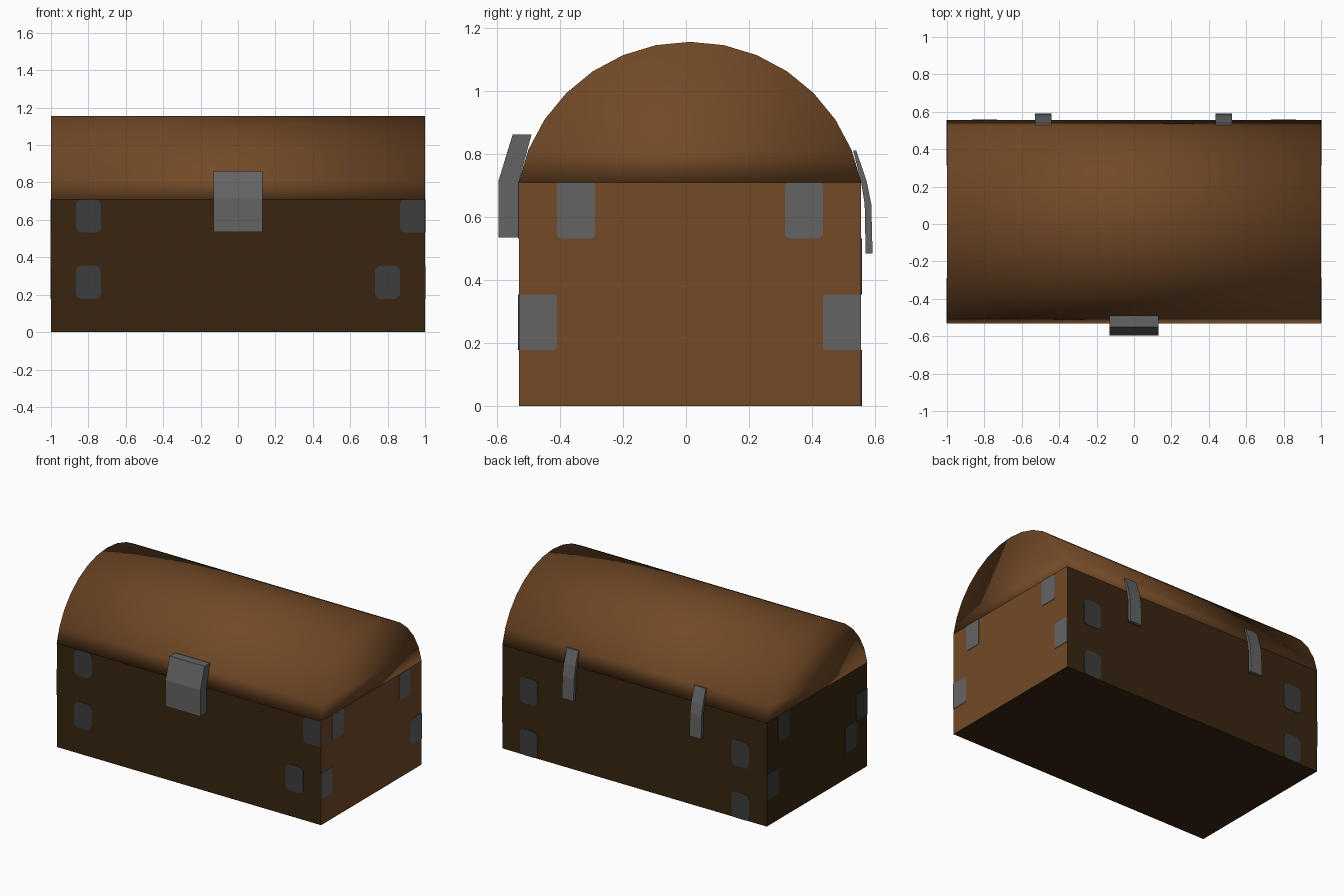
import bpy, bmesh, math
from mathutils import Vector

if "Cube" in bpy.data.objects:
    bpy.data.objects.remove(bpy.data.objects["Cube"])


def material(name, rgb):
    m = bpy.data.materials.new(name)
    m.diffuse_color = (*rgb, 1)
    m.use_nodes = True
    m.node_tree.nodes["Principled BSDF"].inputs["Base Color"].default_value = m.diffuse_color
    return m


WOOD = material("wood", (0.168, 0.067, 0.020))
DARK_WOOD = material("dark wood", (0.041, 0.0185, 0.0052))
METAL = material("metal", (0.127, 0.127, 0.127))
DARK_METAL = material("dark metal", (0.047, 0.047, 0.047))

X, Y0, Y1, TOP = 1.0, -0.53, 0.555, 0.71   # chest body limits


def prism(name, outline, sweep, *mats):
    """Extrude a closed 3D outline along a vector."""
    bm = bmesh.new()
    face = bm.faces.new([bm.verts.new(p) for p in outline])
    ext = bmesh.ops.extrude_face_region(bm, geom=[face], use_keep_orig=True)
    verts = [g for g in ext["geom"] if isinstance(g, bmesh.types.BMVert)]
    bmesh.ops.translate(bm, verts=verts, vec=sweep)
    bmesh.ops.recalc_face_normals(bm, faces=bm.faces)
    me = bpy.data.meshes.new(name)
    bm.to_mesh(me)
    bm.free()
    for m in mats:
        me.materials.append(m)
    ob = bpy.data.objects.new(name, me)
    bpy.context.collection.objects.link(ob)
    return ob


def yz_prism(name, profile, x0, x1, *mats):
    return prism(name, [(x0, y, z) for y, z in profile], (x1 - x0, 0, 0), *mats)


# Body: the right end is light wood, the other sides dark wood
body = yz_prism("body", [(Y0, 0), (Y1, 0), (Y1, TOP), (Y0, TOP)], -X, X,
                DARK_WOOD, WOOD)
for p in body.data.polygons:
    p.material_index = int(p.normal.x > 0.9)

# Barrel lid: 14 steps of a 32-sided circle, smooth shaded all over
R, CY, CZ = 0.555, 0.0125, 0.601
arc = [math.radians(11.25 * i) for i in range(1, 16)]
lid = yz_prism("lid", [(CY + R * math.cos(a), CZ + R * math.sin(a)) for a in arc],
               -X, X, WOOD)
for p in lid.data.polygons:
    p.use_smooth = True

# Front latch
yz_prism("latch", [(-0.595, 0.535), (-0.595, 0.715), (-0.55, 0.862),
                   (-0.49, 0.862), (-0.53, 0.715), (-0.53, 0.535)],
         -0.132, 0.132, METAL)

# Back hinge straps, bent over the lid joint
strap = [(0.592, 0.485), (0.588, 0.64), (0.573, 0.715), (0.54, 0.812),
         (0.53, 0.812), (0.555, 0.715), (0.567, 0.64), (0.57, 0.485)]
for side, x in (("left", -0.485), ("right", 0.48)):
    yz_prism("hinge_" + side, strap, x - 0.044, x + 0.044, METAL)

# Corner plates sit on a grid of 15 x 9 x 4 cells over the body
COLS, ROWS = {"x": 15, "y": 9}, 4


def rounded_cell(axis, col, row, r):
    """Outline (u, z) of one cell; corners on the body's vertical edges stay square."""
    lo, hi = (-X, X) if axis == "x" else (Y0, Y1)
    n = COLS[axis]
    du, dz = (hi - lo) / n, TOP / ROWS
    u0, u1 = lo + col * du, lo + (col + 1) * du
    z0, z1 = row * dz, (row + 1) * dz
    pts = []
    for k, (u, z, su, sz) in enumerate([(u1, z1, 1, 1), (u0, z1, -1, 1),
                                        (u0, z0, -1, -1), (u1, z0, 1, -1)]):
        if (su < 0 and col == 0) or (su > 0 and col == n - 1):
            pts.append((u, z))
            continue
        for i in range(4):
            a = math.radians(90 * k + 30 * i)
            pts.append((u - su * r + r * math.cos(a), z - sz * r + r * math.sin(a)))
    return pts


T = 0.003  # plate thickness
plates = {
    "front": ("x", Y0, -1, DARK_METAL, 0.03, [(1, 3), (14, 3), (1, 1), (13, 1)]),
    "back": ("x", Y1, 1, DARK_METAL, 0.03, [(1, 2), (13, 2), (1, 0), (13, 0)]),
    "right": ("y", X, 1, METAL, 0.012, [(1, 3), (7, 3), (0, 1), (8, 1)]),
    "left": ("y", -X, -1, DARK_METAL, 0.012, [(7, 3), (0, 2), (8, 1), (1, 1)]),
}
for side, (axis, at, sign, mat, r, cells) in plates.items():
    for i, (col, row) in enumerate(cells):
        cell = rounded_cell(axis, col, row, r)
        if axis == "x":
            outline, sweep = [(u, at, z) for u, z in cell], Vector((0, sign * T, 0))
        else:
            outline, sweep = [(at, u, z) for u, z in cell], Vector((sign * T, 0, 0))
        prism(f"{side}_plate_{i + 1}", outline, sweep, mat)
